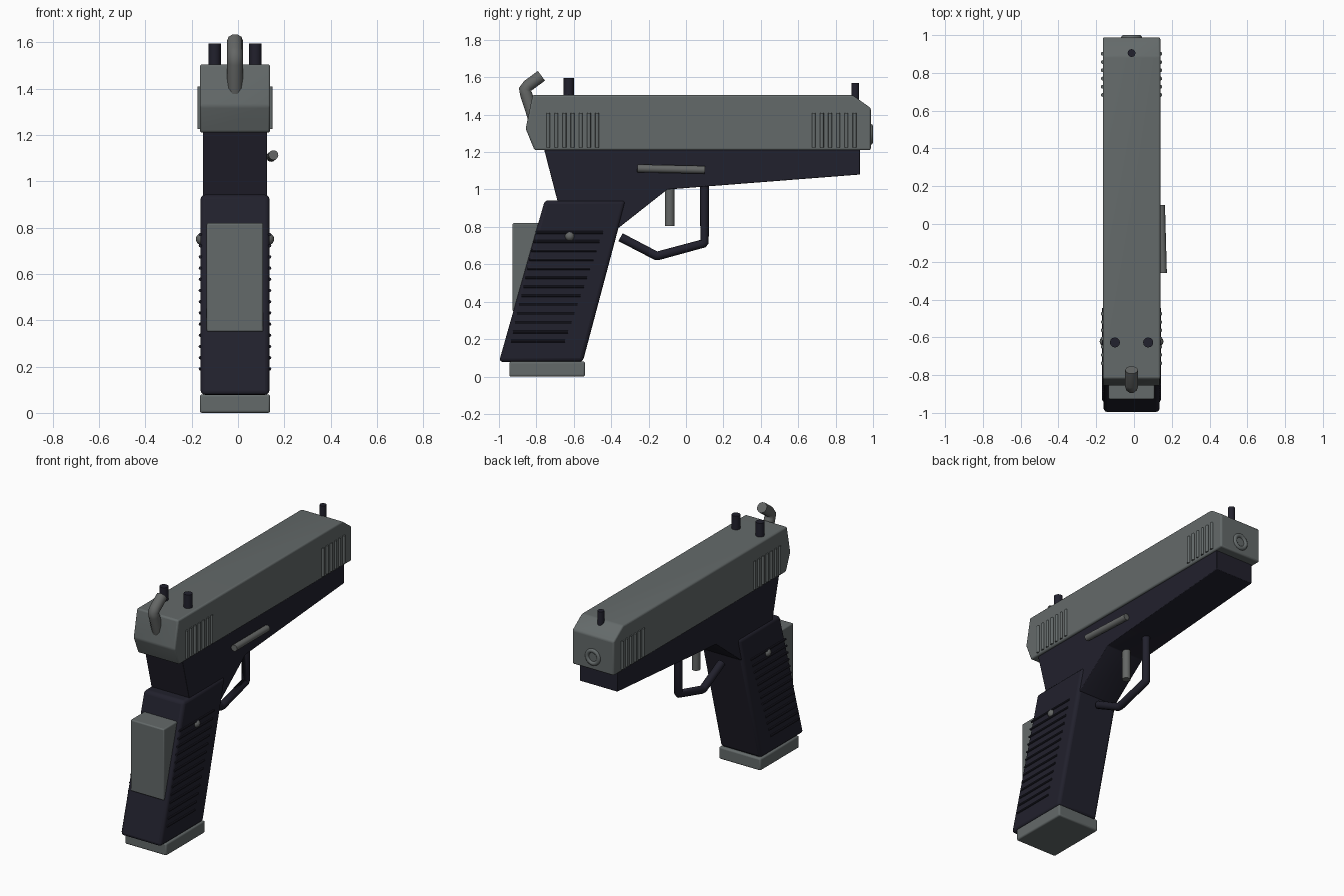
import bpy, bmesh, math
from mathutils import Vector

cube = bpy.data.objects.get("Cube")
if cube:
    bpy.data.objects.remove(cube, do_unlink=True)

CX = -0.013  # body centre line


def material(name, rgb):
    m = bpy.data.materials.new(name)
    m.use_nodes = True
    m.diffuse_color = (*rgb, 1)
    m.node_tree.nodes["Principled BSDF"].inputs["Base Color"].default_value = (*rgb, 1)
    return m


GREY = material("gunmetal grey", (0.127, 0.144, 0.144))
STEEL = material("worn steel", (0.127, 0.133, 0.13))
DARK = material("dark polymer", (0.0155, 0.015, 0.026))


def add(name, data, mat):
    ob = bpy.data.objects.new(name, data)
    bpy.context.collection.objects.link(ob)
    data.materials.append(mat)
    return ob


def smooth(ob):
    bpy.ops.object.select_all(action="DESELECT")
    ob.select_set(True)
    bpy.context.view_layer.objects.active = ob
    bpy.ops.object.shade_smooth_by_angle(angle=math.radians(40))


def slab(name, profile, half, mat, bevel=0.01):
    """Extrude a side profile of (y, z) points across the width."""
    bm = bmesh.new()
    face = bm.faces.new([bm.verts.new((CX - half, y, z)) for y, z in profile])
    ext = bmesh.ops.extrude_face_region(bm, geom=[face])
    moved = [v for v in ext["geom"] if isinstance(v, bmesh.types.BMVert)]
    bmesh.ops.translate(bm, vec=(2 * half, 0, 0), verts=moved)
    bmesh.ops.recalc_face_normals(bm, faces=bm.faces)
    me = bpy.data.meshes.new(name)
    bm.to_mesh(me)
    bm.free()
    ob = add(name, me, mat)
    if bevel:
        mod = ob.modifiers.new("soft edges", "BEVEL")
        mod.width, mod.segments = bevel, 3
    smooth(ob)
    return ob


def rod(name, a, b, r, mat, sides=12):
    """Cylinder running from a to b."""
    a, b = Vector(a), Vector(b)
    bpy.ops.mesh.primitive_cylinder_add(vertices=sides, radius=r, depth=(b - a).length,
                                        location=(a + b) / 2)
    ob = bpy.context.object
    ob.name = name
    ob.rotation_euler = (b - a).to_track_quat("Z", "Y").to_euler()
    ob.data.materials.append(mat)
    smooth(ob)
    return ob


def tube(name, path, r, mat):
    """Bent round bar along (y, z) points on the centre line."""
    cu = bpy.data.curves.new(name, "CURVE")
    cu.dimensions = "3D"
    cu.bevel_depth, cu.bevel_resolution, cu.use_fill_caps = r, 3, True
    sp = cu.splines.new("POLY")
    sp.points.add(len(path) - 1)
    for p, (y, z) in zip(sp.points, path):
        p.co = (CX, y, z, 1)
    return add(name, cu, mat)


# Main bodies
slab("slide", [(-0.82, 1.505), (0.89, 1.505), (0.988, 1.435), (0.988, 1.21),
               (-0.81, 1.21), (-0.857, 1.325)], 0.152, GREY)
slab("frame", [(-0.76, 1.22), (0.93, 1.22), (0.93, 1.08), (-0.1, 1.0),
               (-0.36, 0.795), (-0.65, 0.795)], 0.138, DARK, 0.004)
slab("grip", [(-0.755, 0.942), (-0.322, 0.942), (-0.552, 0.078), (-1.0, 0.078)],
     0.149, DARK, 0.02)
slab("base_plate", [(-0.945, 0), (-0.54, 0), (-0.54, 0.08), (-0.945, 0.08)], 0.152, GREY)
slab("backstrap", [(-0.928, 0.35), (-0.75, 0.35), (-0.7, 0.82), (-0.928, 0.82)], 0.122, GREY, 0.008)

# Serrations, grip ridges and pins on both sides
for side, s in (("right", -1), ("left", 1)):
    x = CX + s * 0.153
    for label, count, start in (("rear", 7, -0.737), ("front", 6, 0.683)):
        for i in range(count):
            y = start + i * 0.0436
            rod(f"{label}_serration_{side}_{i + 1}", (x, y, 1.225), (x, y, 1.41), 0.01, GREY, 10)
    for i in range(13):
        t = i / 12
        z, xr = 0.77 - 0.58 * t, CX + s * 0.15
        rod(f"grip_ridge_{side}_{i + 1}", (xr, -0.805 - 0.13 * t, z),
            (xr, -0.445 - 0.202 * t, z), 0.007, DARK, 8)
    bpy.ops.mesh.primitive_uv_sphere_add(segments=16, ring_count=8, radius=0.026,
                                         location=(CX + s * 0.143, -0.622, 0.75))
    pin = bpy.context.object
    pin.name = f"grip_pin_{side}"
    pin.data.materials.append(STEEL)
    smooth(pin)

# Sights
for side, s in (("right", -1), ("left", 1)):
    x = CX + s * 0.088
    rod(f"rear_sight_{side}", (x, -0.627, 1.48), (x, -0.627, 1.595), 0.027, DARK)
rod("front_sight", (CX, 0.905, 1.45), (CX, 0.905, 1.57), 0.021, DARK)

# Hammer, trigger, guard and lever
tube("hammer", [(-0.80, 1.34), (-0.855, 1.51), (-0.862, 1.535), (-0.845, 1.555),
                (-0.773, 1.608)], 0.034, STEEL)
rod("trigger", (CX, -0.087, 0.805), (CX, -0.087, 1.03), 0.026, STEEL, 16)
tube("trigger_guard", [(0.099, 1.04), (0.099, 0.72), (0.092, 0.711), (-0.148, 0.646),
                       (-0.162, 0.647), (-0.35, 0.745)], 0.025, DARK)
rod("slide_lever", (0.143, 0.1, 1.105), (0.153, -0.26, 1.113), 0.021, STEEL, 16)

# Muzzle ring
bpy.ops.mesh.primitive_torus_add(major_radius=0.042, minor_radius=0.014, major_segments=32,
                                 minor_segments=10, location=(CX, 0.986, 1.295),
                                 rotation=(math.pi / 2, 0, 0))
ring = bpy.context.object
ring.name = "muzzle_ring"
ring.data.materials.append(GREY)
smooth(ring)
